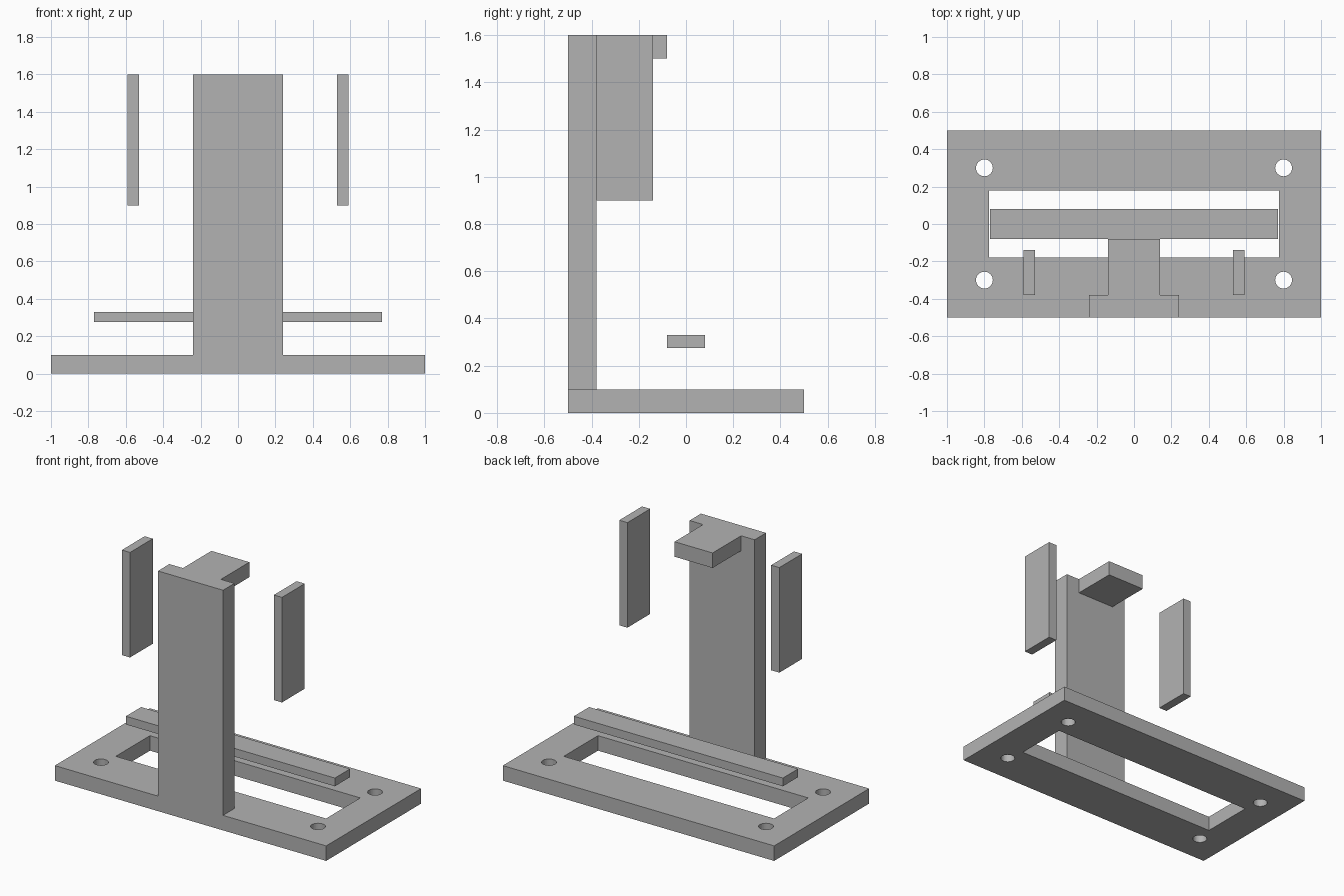
import bpy
import bmesh
from mathutils import Matrix

cube = bpy.data.objects.get("Cube")
if cube:
    bpy.data.objects.remove(cube, do_unlink=True)

grey = bpy.data.materials.new("plain grey")
grey.use_nodes = True
COLOUR = (0.45, 0.45, 0.45, 1)
grey.diffuse_color = COLOUR
grey.node_tree.nodes["Principled BSDF"].inputs["Base Color"].default_value = COLOUR


def finish(name, bm):
    mesh = bpy.data.meshes.new(name)
    bm.to_mesh(mesh)
    bm.free()
    mesh.materials.append(grey)
    obj = bpy.data.objects.new(name, mesh)
    bpy.context.collection.objects.link(obj)
    return obj


def box(name, x, y, z):
    """Box from (min, max) pairs on each axis."""
    bm = bmesh.new()
    bmesh.ops.create_cube(bm, size=1)
    spans = (x, y, z)
    bmesh.ops.scale(bm, verts=bm.verts, vec=[b - a for a, b in spans])
    bmesh.ops.translate(bm, verts=bm.verts, vec=[(a + b) / 2 for a, b in spans])
    return finish(name, bm)


def cylinder(name, x, y, radius):
    bm = bmesh.new()
    bmesh.ops.create_cone(bm, cap_ends=True, segments=32, radius1=radius,
                          radius2=radius, depth=0.4,
                          matrix=Matrix.Translation((x, y, 0.05)))
    return finish(name, bm)


def combine(target, tool, operation):
    """Apply a boolean and remove the tool object."""
    tool.hide_render = True
    mod = target.modifiers.new(operation.lower(), 'BOOLEAN')
    mod.object = tool
    mod.operation = operation
    mod.solver = 'EXACT'
    bpy.context.view_layer.objects.active = target
    bpy.ops.object.modifier_apply(modifier=mod.name)
    bpy.data.objects.remove(tool, do_unlink=True)


# Base plate with a long window and four screw holes
base = box("base_plate", (-1, 1), (-0.5, 0.5), (0, 0.1))
combine(base, box("window_cutter", (-0.775, 0.775), (-0.18, 0.18), (-0.2, 0.3)), 'DIFFERENCE')
for sx in (-1, 1):
    for sy in (-1, 1):
        combine(base, cylinder("hole_cutter", 0.8 * sx, 0.3 * sy, 0.045), 'DIFFERENCE')

# Upright column with the top ledge fused on
column = box("column", (-0.24, 0.24), (-0.5, -0.38), (0.1, 1.6))
combine(column, box("top_ledge", (-0.14, 0.14), (-0.42, -0.08), (1.5, 1.6)), 'UNION')

# Floating crossbar above the window
box("crossbar", (-0.77, 0.77), (-0.08, 0.08), (0.275, 0.33))

# Floating side plates
for side, sx in (("left", 1), ("right", -1)):
    box(side + "_side_plate", sorted((0.53 * sx, 0.59 * sx)), (-0.38, -0.14), (0.9, 1.6))
